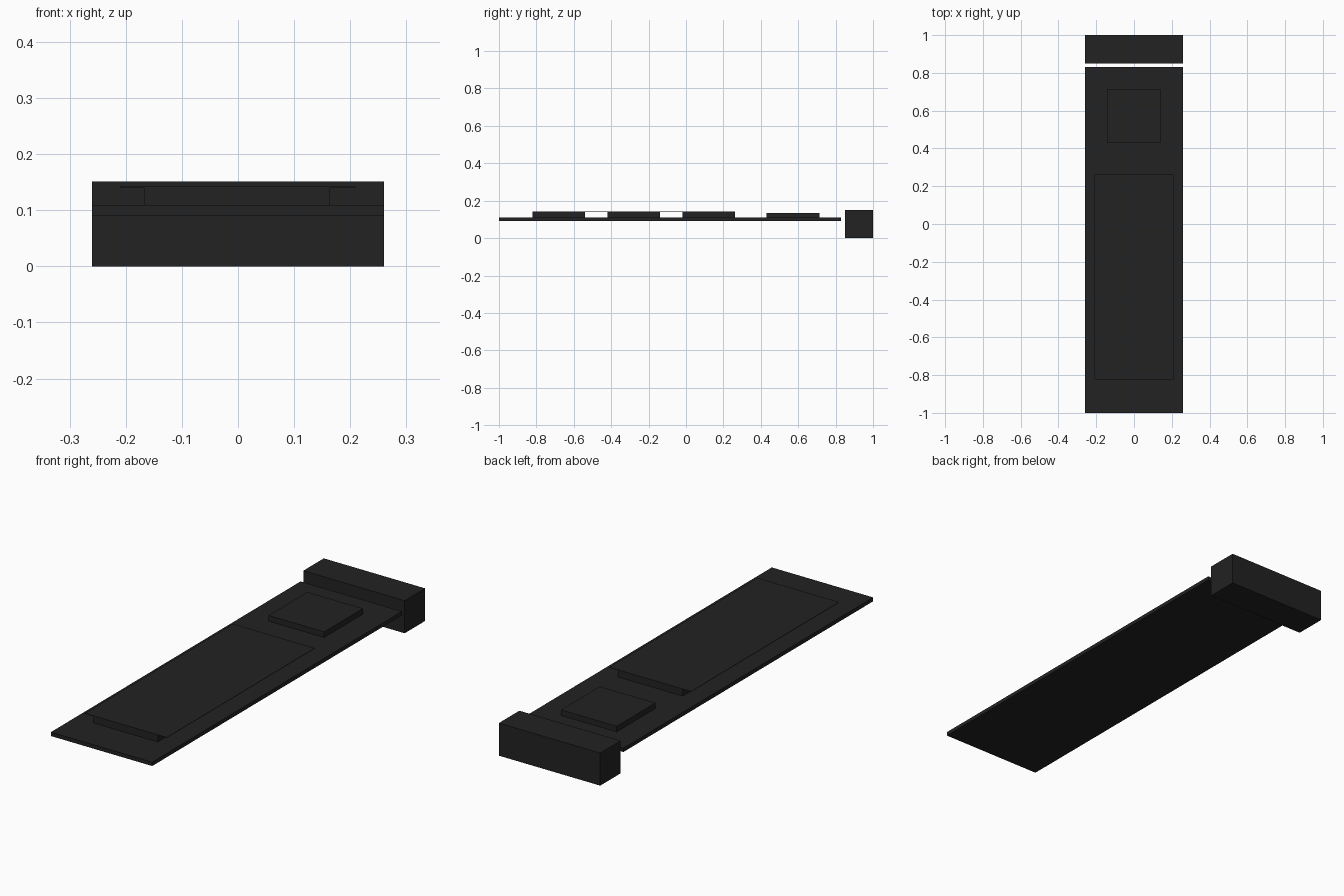
import bpy
import bmesh
from mathutils import Matrix, Vector

cube = bpy.data.objects.get("Cube")
if cube:
    bpy.data.objects.remove(cube, do_unlink=True)

# Single near-black finish
black = bpy.data.materials.new("matte_black")
black.use_nodes = True
colour = (0.016, 0.016, 0.016, 1.0)
black.diffuse_color = colour
black.node_tree.nodes["Principled BSDF"].inputs["Base Color"].default_value = colour


def box(name, x, y, z):
    """Axis-aligned box from (min, max) ranges."""
    lo, hi = Vector((x[0], y[0], z[0])), Vector((x[1], y[1], z[1]))
    bm = bmesh.new()
    bmesh.ops.create_cube(bm, size=1.0, matrix=Matrix.Diagonal((*(hi - lo), 1.0)))
    mesh = bpy.data.meshes.new(name)
    bm.to_mesh(mesh)
    bm.free()
    mesh.materials.append(black)
    obj = bpy.data.objects.new(name, mesh)
    obj.location = (lo + hi) / 2
    bpy.context.collection.objects.link(obj)
    return obj


BOARD_TOP = 0.109
CHIP_TOP = 0.14

# Circuit board and the separate connector block behind it
box("circuit_board", (-0.26, 0.26), (-1.0, 0.83), (0.091, BOARD_TOP))
box("connector_block", (-0.26, 0.26), (0.85, 1.0), (0.0, 0.151))

# Three memory chips in a row
for i in range(3):
    y = -0.822 + 0.401 * i
    box(f"memory_chip_{i + 1}", (-0.167, 0.164), (y, y + 0.283), (BOARD_TOP, CHIP_TOP))

# Thin cover label bridging the memory chips
box("cover_label", (-0.21, 0.21), (-0.822, 0.263), (CHIP_TOP, 0.142))

# Square controller chip near the connector
box("controller_chip", (-0.144, 0.141), (0.43, 0.714), (BOARD_TOP, 0.135))
